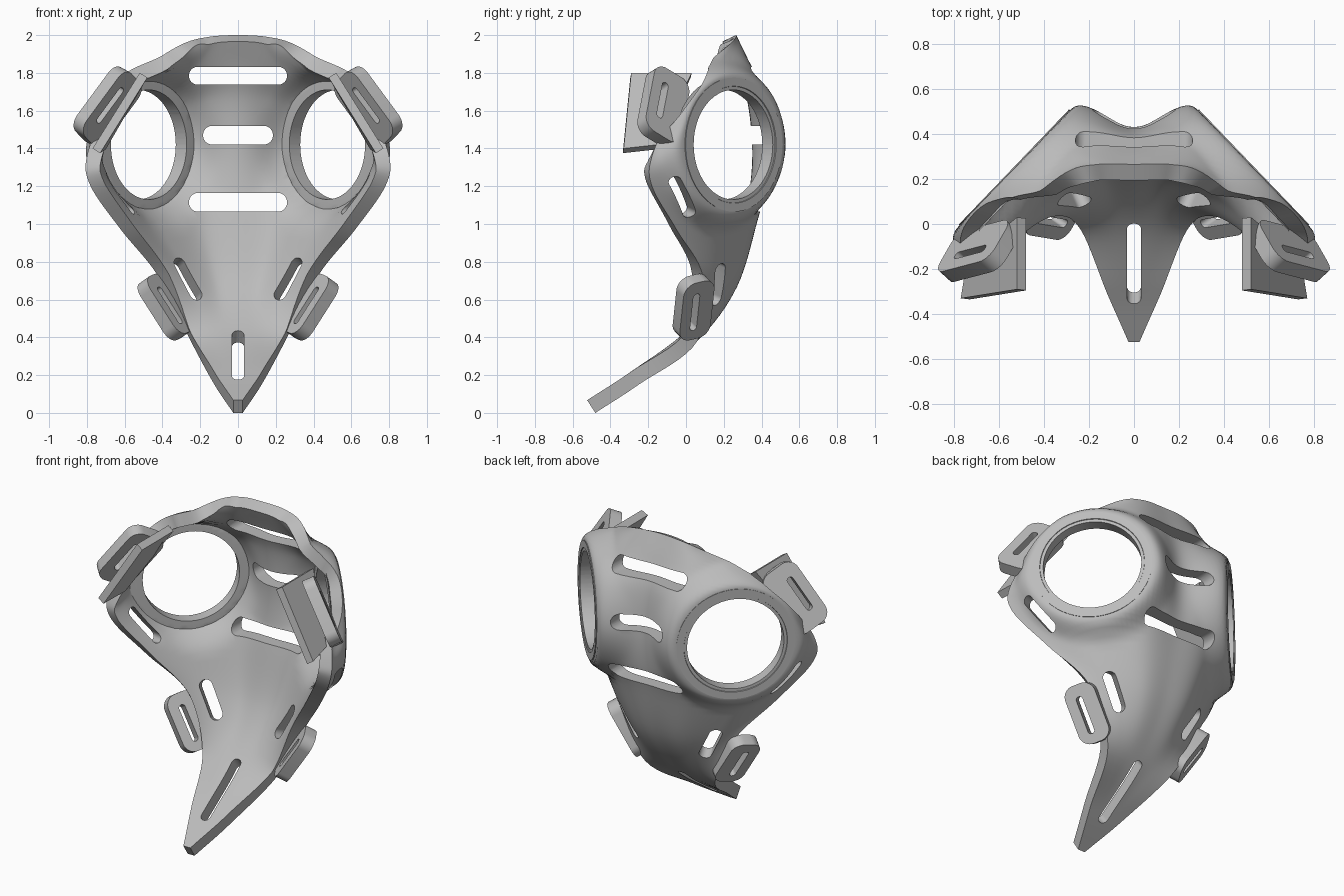
import bpy, bmesh, math
from mathutils import Vector, Matrix

cube = bpy.data.objects.get("Cube")
if cube:
    bpy.data.objects.remove(cube)

grey = bpy.data.materials.new("plain_grey")
grey.use_nodes = True
grey.diffuse_color = (0.5, 0.5, 0.5, 1)
grey.node_tree.nodes["Principled BSDF"].inputs["Base Color"].default_value = (0.5, 0.5, 0.5, 1)


def make_object(name, bm, recalc=True):
    if recalc:
        bmesh.ops.recalc_face_normals(bm, faces=bm.faces)
    mesh = bpy.data.meshes.new(name)
    bm.to_mesh(mesh)
    bm.free()
    mesh.materials.append(grey)
    obj = bpy.data.objects.new(name, mesh)
    bpy.context.collection.objects.link(obj)
    return obj


def activate(obj):
    bpy.ops.object.select_all(action='DESELECT')
    obj.select_set(True)
    bpy.context.view_layer.objects.active = obj


def apply_cut(obj, cutter):
    mod = obj.modifiers.new("cut", 'BOOLEAN')
    mod.operation, mod.solver, mod.object = 'DIFFERENCE', 'EXACT', cutter
    activate(obj)
    bpy.ops.object.modifier_apply(modifier=mod.name)
    bpy.data.objects.remove(cutter)


def finish(obj, angle=35):
    activate(obj)
    bpy.ops.object.shade_smooth_by_angle(angle=math.radians(angle))


def flip(v, side):
    return Vector((v[0] * side, v[1], v[2]))


def spline(pts, steps):
    """Smooth curve through the points."""
    p = [2 * pts[0] - pts[1]] + pts + [2 * pts[-1] - pts[-2]]
    out = []
    for k in range(1, len(p) - 2):
        a, b, c, d = p[k - 1:k + 3]
        for s in range(steps):
            t = s / steps
            out.append(0.5 * (2 * b + (c - a) * t + (2 * a - 5 * b + 4 * c - d) * t * t
                              + (3 * b - a - 3 * c + d) * t ** 3))
    return out + [pts[-1]]


def pill(bm, centre, along, normal, length, width, depth, radius=None, side=1):
    """Rounded plate lying across the normal."""
    r = radius or width / 2 - 0.0005
    n = flip(normal, side).normalized()
    a = flip(along, side)
    a = (a - n * a.dot(n)).normalized()
    b = n.cross(a)
    c = flip(centre, side)
    ring = []
    for q, (sx, sy) in enumerate(((1, 1), (-1, 1), (-1, -1), (1, -1))):
        for k in range(9):
            ang = (q + k / 8) * math.pi / 2
            ring.append(c + a * (sx * (length / 2 - r) + r * math.cos(ang))
                        + b * (sy * (width / 2 - r) + r * math.sin(ang)))
    low = [bm.verts.new(p - n * depth / 2) for p in ring]
    high = [bm.verts.new(p + n * depth / 2) for p in ring]
    bm.faces.new(low)
    bm.faces.new(high)
    for k in range(len(ring)):
        m = (k + 1) % len(ring)
        bm.faces.new((low[k], low[m], high[m], high[k]))


# Shell cross sections, centre to side edge, from beak tip to brow
def flat(w, y, z):
    return [(w * k / 3, y, z) for k in range(4)]


rows = [
    flat(.025, -.48, 0), flat(.125, -.25, .15), flat(.25, .06, .38),
    [(0, .27, .67), (.15, .26, .67), (.3, .18, .69), (.42, .09, .72)],
    [(0, .385, 1.05), (.25, .36, 1.04), (.5, .15, 1), (.62, -.05, .97)],
    [(0, .42, 1.2), (.27, .42, 1.2), (.65, .1, 1.2), (.78, -.18, 1.2)],
    [(0, .43, 1.42), (.29, .48, 1.42), (.74, .03, 1.42), (.8, -.18, 1.36)],
    [(0, .4, 1.68), (.29, .43, 1.66), (.6, .1, 1.65), (.7, -.07, 1.6)],
    [(0, .33, 1.86), (.27, .33, 1.83), (.47, .17, 1.8), (.58, .03, 1.76)],
    [(0, .265, 2), (.16, .265, 1.99), (.3, .23, 1.95), (.5, .08, 1.83)],
]
EYE = Vector((.53, .25, 1.42))
EYE_N = Vector((.72, .69, 0)).normalized()


def flatten_eye(p):
    """Press the surface onto the eye plane near each eye."""
    side = 1 if p.x >= 0 else -1
    q = flip(p, side) - EYE
    h = q.dot(EYE_N)
    t = min(1, max(0, ((q - EYE_N * h).length - .36) / .11))
    q -= EYE_N * h * (1 - t * t * (3 - 2 * t))
    return flip(q + EYE, side)


sections = []
for row in rows:
    half = [Vector(p) for p in row]
    sections.append(spline([flip(p, -1) for p in half[:0:-1]] + half, 12))
columns = [spline(list(col), 8) for col in zip(*sections)]
bm = bmesh.new()
grid = [[bm.verts.new(flatten_eye(p)) for p in col] for col in columns]
for l, r in zip(grid, grid[1:]):
    for k in range(len(l) - 1):
        bm.faces.new((l[k], l[k + 1], r[k + 1], r[k]))
shell = make_object("mask_shell", bm, False)
solid = shell.modifiers.new("thickness", 'SOLIDIFY')
solid.thickness, solid.offset = .08, -1
activate(shell)
bpy.ops.object.modifier_apply(modifier=solid.name)

# Vent slots, beak slot and eye holes
bm = bmesh.new()
for z, y, length, width in ((1.785, .33, .52, .095), (1.47, .38, .37, .1), (1.115, .36, .52, .1)):
    pill(bm, (0, y, z), (1, 0, 0), (0, 1, 0), length, width, .4)
pill(bm, (0, -.14, .26), (0, .75, .6), (0, .6, -.75), .44, .062, .3)
for s in (1, -1):
    pill(bm, (.295, .17, .68), (.45, .1, .8), (.35, .8, -.35), .25, .075, .3, side=s)
    pill(bm, (.63, -.06, 1.16), (.45, -.55, 1), (.85, .45, -.2), .27, .06, .24, side=s)
    rot = flip(EYE_N, s).to_track_quat('Z', 'Y').to_matrix().to_4x4()
    bmesh.ops.create_cone(bm, cap_ends=True, segments=64, radius1=.29, radius2=.29, depth=.5,
                          matrix=Matrix.Translation(flip(EYE, s)) @ rot)
apply_cut(shell, make_object("cutter", bm))
finish(shell)

for s, label in ((1, "left"), (-1, "right")):
    # Raised eye rim
    bm = bmesh.new()
    rot = Matrix.Translation(flip(EYE, s)) @ flip(EYE_N, s).to_track_quat('Z', 'Y').to_matrix().to_4x4()
    loops = []
    for radius, h in ((.29, -.05), (.31, .005), (.355, .005), (.345, -.05)):
        loops.append([bm.verts.new(rot @ Vector((radius * math.cos(k * math.pi / 32),
                                                 radius * math.sin(k * math.pi / 32), h)))
                      for k in range(64)])
    for i in range(4):
        a, b = loops[i], loops[(i + 1) % 4]
        for k in range(64):
            m = (k + 1) % 64
            bm.faces.new((a[k], a[m], b[m], b[k]))
    finish(make_object(label + "_eye_rim", bm))

    # Slotted strap tabs
    for name, c, along, n, length, width, slot in (
            ("upper", (.69, -.12, 1.62), (.53, -.2, -.82), (.68, .62, .38), .42, .24, (.01, -.03, .02)),
            ("lower", (.385, .04, .56), (.55, .1, .83), (.7, .5, -.5), .36, .19, (-.01, -.02, 0))):
        bm = bmesh.new()
        pill(bm, c, along, n, length, width, .075, .07, s)
        tab = make_object(f"{label}_{name}_strap_tab", bm)
        bm = bmesh.new()
        pill(bm, Vector(c) + Vector(slot), along, n, .23, .04, .3, side=s)
        apply_cut(tab, make_object("cutter", bm))
        finish(tab)

    # Flat plate behind the upper tab
    bm = bmesh.new()
    corners = [Vector(p) for p in ((.52, -.29, 1.8), (.52, .03, 1.8), (.74, -.15, 1.42), (.77, -.33, 1.4))]
    inward = Vector((-.04, -.005, -.025))
    front = [bm.verts.new(flip(p, s)) for p in corners]
    back = [bm.verts.new(flip(p + inward, s)) for p in corners]
    bm.faces.new(front)
    bm.faces.new(back)
    for k in range(4):
        m = (k + 1) % 4
        bm.faces.new((front[k], front[m], back[m], back[k]))
    make_object(label + "_strap_plate", bm)
